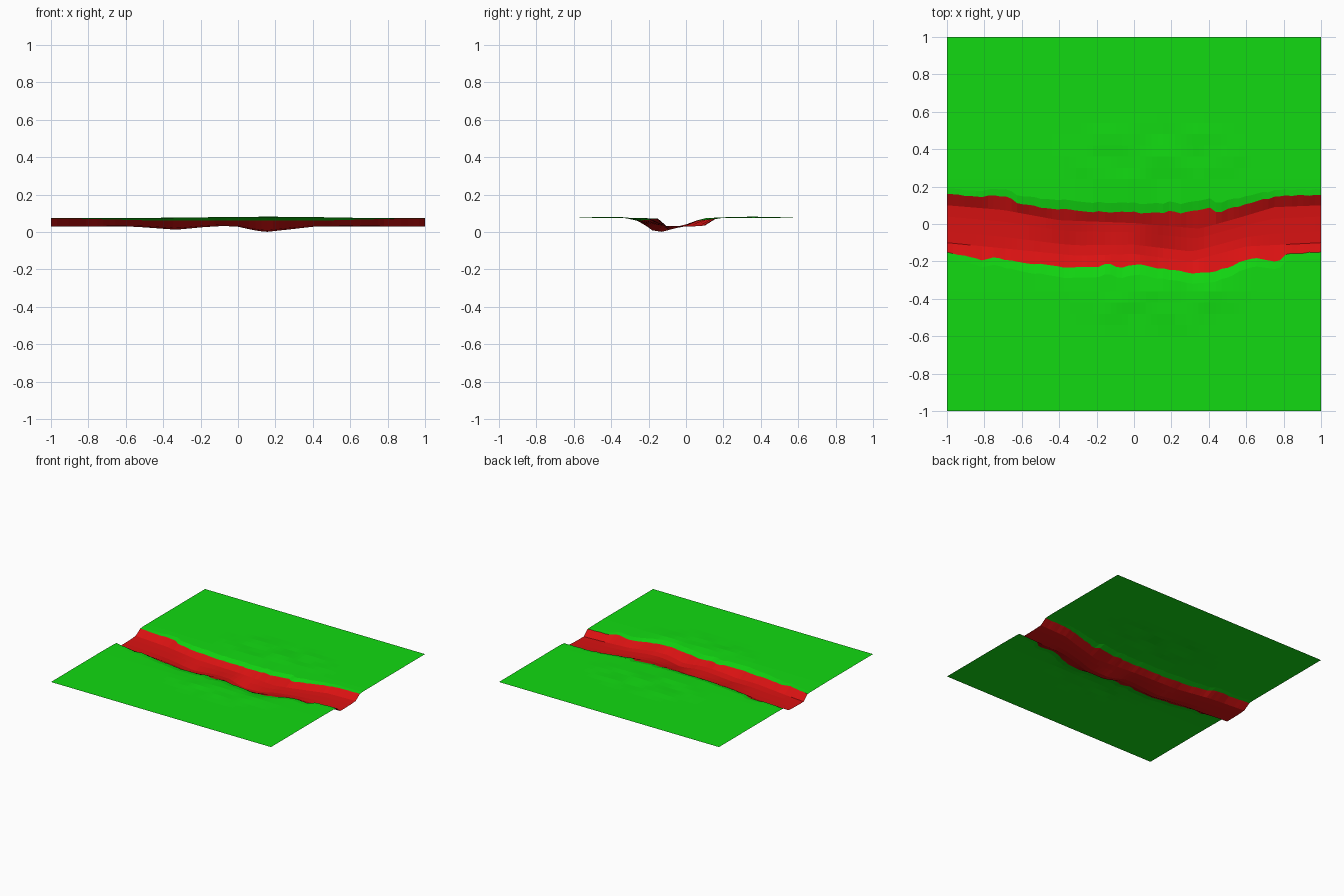
import bpy, bmesh, math, random
from mathutils import noise, Vector

random.seed(4)
if "Cube" in bpy.data.objects:
    bpy.data.objects.remove(bpy.data.objects["Cube"], do_unlink=True)

GROUND = 0.075
COLUMNS = 64

# Channel outline as (x, value) points
SOUTH_EDGE = [(-1, -.15), (-.84, -.18), (-.8, -.2), (-.76, -.18), (-.55, -.21), (-.4, -.23),
              (-.22, -.235), (-.14, -.21), (-.08, -.235), (0, -.215), (.15, -.24), (.32, -.265),
              (.45, -.25), (.6, -.19), (.67, -.18), (.72, -.2), (.78, -.195), (.81, -.16), (1, -.15)]
NORTH_EDGE = [(-1, .16), (-.82, .14), (-.77, .16), (-.66, .14), (-.62, .105), (-.4, .08),
              (-.2, .065), (.15, .06), (.2, .075), (.25, .06), (.41, .085), (.44, .06),
              (.55, .09), (.7, .135), (.8, .15), (1, .155)]
NORTH_TOE = [(-1, .1), (-.7, .075), (-.4, .02), (0, .005), (.35, -.025), (.55, .03), (.75, .09), (1, .1)]
SOUTH_TOE = [(-1, -.1), (-.6, -.14), (-.3, -.17), (0, -.16), (.3, -.2), (.6, -.12), (1, -.1)]
BED_HEIGHT = [(-1, .028), (-.55, .028), (-.33, .012), (-.18, .026), (-.08, .032), (0, .028),
              (.08, .01), (.15, 0), (.27, .013), (.42, .03), (1, .028)]


def sample(points, x):
    for (x0, a), (x1, b) in zip(points, points[1:]):
        if x <= x1:
            return a + (b - a) * (x - x0) / (x1 - x0)
    return points[-1][1]


def material(name, colour):
    mat = bpy.data.materials.new(name)
    mat.use_nodes = True
    mat.diffuse_color = colour
    mat.node_tree.nodes["Principled BSDF"].inputs["Base Color"].default_value = colour
    return mat


def meadow_height(x, y):
    # Low rough mounds on both sides of the channel
    reach = max(0, 1 - ((x - .1) / .55) ** 2 - ((abs(y) - .36) / .22) ** 2)
    rough = noise.noise(Vector((x * 6, y * 7, 2)))
    return GROUND + reach * (.004 + .009 * rough)


def cross_section(x):
    middle = max(0, min(1, (.85 - abs(x)) / .4))
    wobble = random.uniform(-.005, .005) if abs(x) < .99 else 0
    south, north = sample(SOUTH_EDGE, x) + wobble, sample(NORTH_EDGE, x) - wobble
    s_toe, n_toe, bed = sample(SOUTH_TOE, x), sample(NORTH_TOE, x), sample(BED_HEIGHT, x)
    lip = GROUND - .004 - .010 * middle
    section = [(-1, GROUND)]
    # Meadow from the front border to the channel
    for y in (-.7, -.6, -.54, -.48, -.42, -.36):
        section.append((y, meadow_height(x, y)))
    section += [(south - .035 - .02 * middle, GROUND - .002), (south, lip)]
    # Channel wall, bed and opposite wall
    section += [(s_toe, bed + .008 * middle),
                (s_toe * .7 + n_toe * .3, bed),
                (s_toe * .3 + n_toe * .7, bed + (.031 - bed) * .6),
                (n_toe, .034), (north, lip)]
    # Meadow from the channel to the back border
    section.append((north + .03 + .02 * middle, GROUND - .001))
    for y in (.24, .3, .36, .42, .48, .54, .6, .7):
        section.append((y, meadow_height(x, y)))
    section.append((1, GROUND))
    return section


# Ground sheet with the channel cut through it
bm = bmesh.new()
rows = []
for i in range(COLUMNS + 1):
    x = -1 + 2 * i / COLUMNS
    rows.append([bm.verts.new((x, y, z)) for y, z in cross_section(x)])
for a, b in zip(rows, rows[1:]):
    for j in range(len(a) - 1):
        face = bm.faces.new((a[j], b[j], b[j + 1], a[j + 1]))
        face.material_index = 1 if 8 <= j < 13 else 0

mesh = bpy.data.meshes.new("meadow_with_channel")
bm.to_mesh(mesh)
bm.free()
mesh.materials.append(material("grass_green", (.006, .70, .006, 1)))
mesh.materials.append(material("channel_red", (.70, .006, .006, 1)))
ground = bpy.data.objects.new("meadow_with_channel", mesh)
bpy.context.collection.objects.link(ground)
